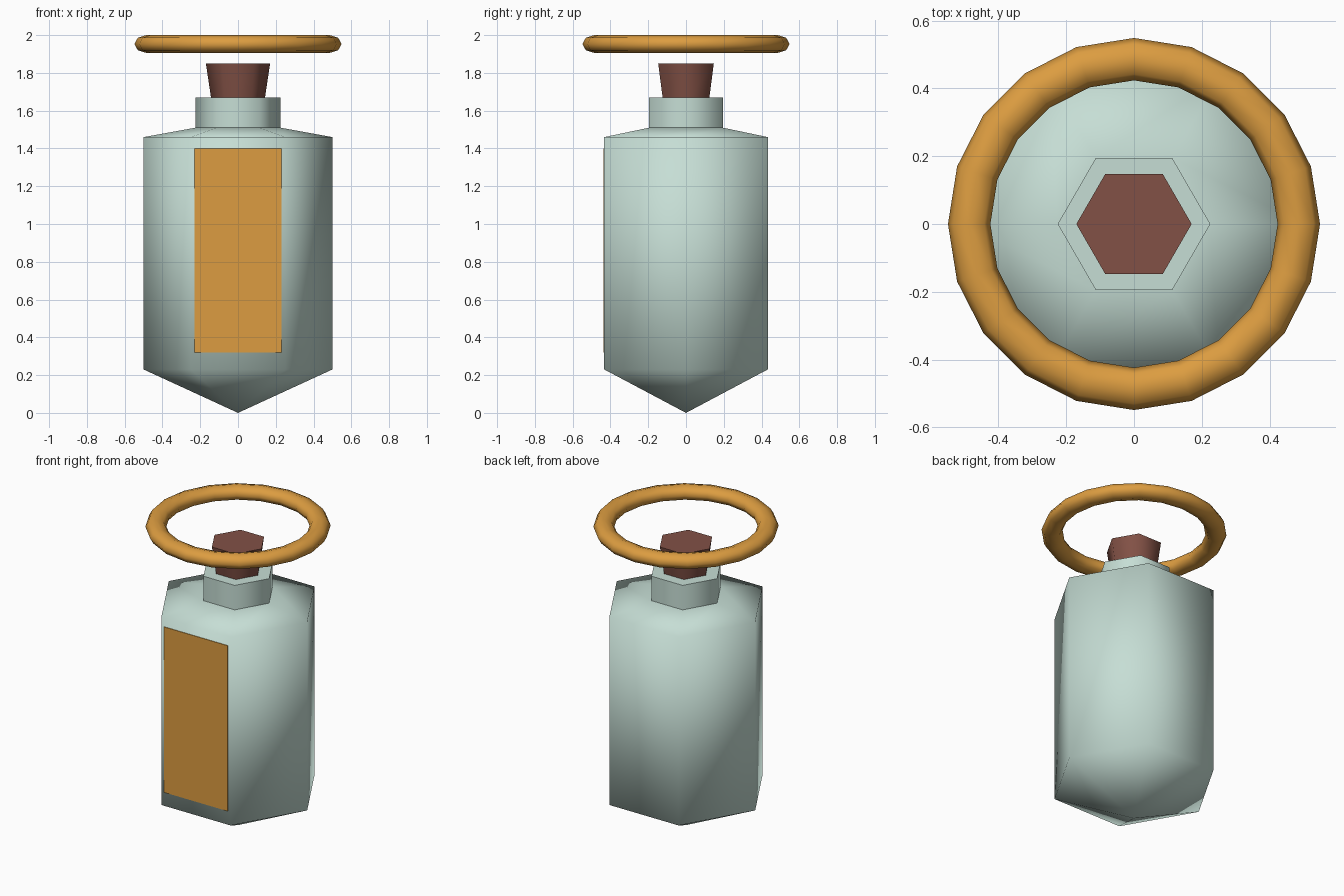
import bpy, bmesh, math

if "Cube" in bpy.data.objects:
    bpy.data.objects.remove(bpy.data.objects["Cube"])


def material(name, rgb):
    m = bpy.data.materials.new(name)
    m.diffuse_color = (*rgb, 1.0)
    m.use_nodes = True
    m.node_tree.nodes["Principled BSDF"].inputs["Base Color"].default_value = m.diffuse_color
    return m


GLASS = material("pale_glass", (0.565, 0.730, 0.665))
GOLD = material("amber_gold", (0.716, 0.335, 0.052))
CORK = material("brown_cork", (0.225, 0.083, 0.061))


def finish(name, bm, mat, angle=None):
    bmesh.ops.recalc_face_normals(bm, faces=bm.faces)
    me = bpy.data.meshes.new(name)
    bm.to_mesh(me)
    bm.free()
    me.materials.append(mat)
    ob = bpy.data.objects.new(name, me)
    bpy.context.collection.objects.link(ob)
    if angle:
        bpy.ops.object.select_all(action='DESELECT')
        ob.select_set(True)
        bpy.context.view_layer.objects.active = ob
        bpy.ops.object.shade_smooth_by_angle(angle=math.radians(angle))
    return ob


def turned(name, profile, mat, angle, sides=6):
    """Sweep (radius, z) points around z; radius 0 makes a tip, open ends are capped."""
    bm = bmesh.new()
    rings = []
    for r, z in profile:
        if r == 0:
            rings.append([bm.verts.new((0, 0, z))] * sides)
        else:
            rings.append([bm.verts.new((r * math.cos(2 * math.pi * i / sides),
                                        r * math.sin(2 * math.pi * i / sides), z))
                          for i in range(sides)])
    for a, b in zip(rings, rings[1:]):
        for i in range(sides):
            j = (i + 1) % sides
            bm.faces.new(list(dict.fromkeys((a[i], a[j], b[j], b[i]))))
    for end in (rings[0], rings[-1]):
        if end[0] is not end[1]:
            bm.faces.new(end)
    return finish(name, bm, mat, angle)


# Hexagonal bottle body with pointed base and low shoulder, smooth all over
turned("bottle_body", [(0, 0), (0.5, 0.23), (0.5, 1.46), (0.225, 1.51)], GLASS, 100)

# Neck and tapered stopper
turned("bottle_neck", [(0.225, 1.50), (0.225, 1.67)], GLASS, 65)
turned("stopper", [(0.14, 1.65), (0.17, 1.85)], CORK, 65)

# Label plate on the front face
bm = bmesh.new()
bmesh.ops.create_cube(bm, size=1)
for v in bm.verts:
    v.co.x *= 0.46
    v.co.y = v.co.y * 0.006 - 0.434
    v.co.z = v.co.z * 1.08 + 0.86
finish("front_label", bm, GOLD)

# Floating ring above the stopper, slightly flattened
bm = bmesh.new()
N, M = 20, 8
grid = []
for i in range(N):
    a = 2 * math.pi * i / N
    row = []
    for k in range(M):
        t = 2 * math.pi * k / M
        r = 0.486 + 0.0625 * math.cos(t)
        row.append(bm.verts.new((r * math.cos(a), r * math.sin(a), 1.953 + 0.047 * math.sin(t))))
    grid.append(row)
for i in range(N):
    for k in range(M):
        p, q, l = grid[i], grid[(i + 1) % N], (k + 1) % M
        bm.faces.new((p[k], q[k], q[l], p[l]))
finish("top_ring", bm, GOLD, 80)
